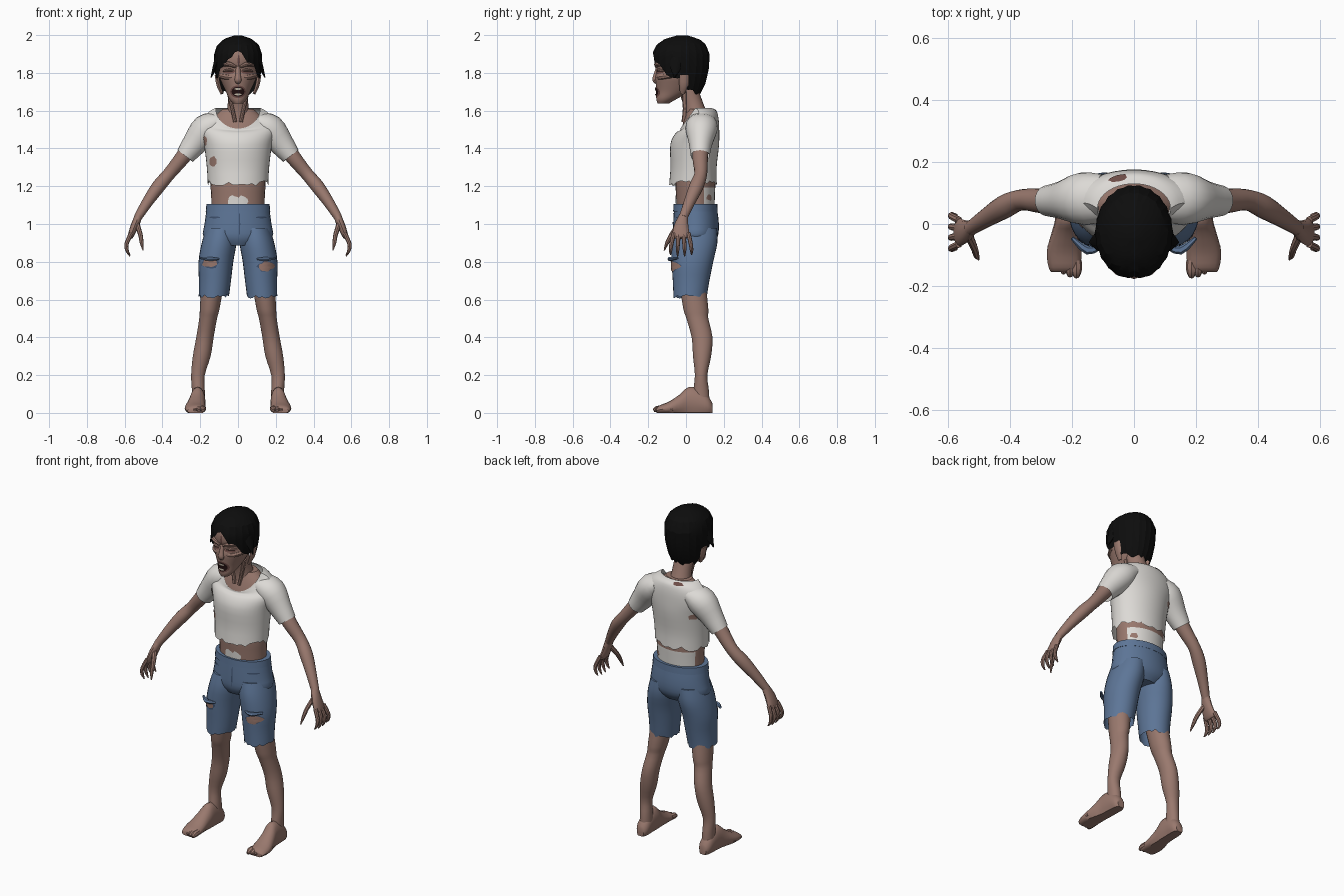
import bpy, bmesh, math, random
from mathutils import Vector
from mathutils.bvhtree import BVHTree

random.seed(4)
if "Cube" in bpy.data.objects:
    bpy.data.objects.remove(bpy.data.objects["Cube"])


def material(name, r, g, b):
    m = bpy.data.materials.new(name)
    m.use_nodes = True
    m.diffuse_color = (r, g, b, 1)
    bsdf = m.node_tree.nodes["Principled BSDF"]
    bsdf.inputs["Base Color"].default_value = (r, g, b, 1)
    bsdf.inputs["Roughness"].default_value = 0.9
    return m


SKIN = material("skin", 0.32, 0.19, 0.155)
SHADE = material("sunken_skin", 0.15, 0.07, 0.06)
CLOTH = material("off_white_cloth", 0.72, 0.70, 0.67)
DENIM = material("denim", 0.11, 0.18, 0.31)
SEAM = material("dark_denim", 0.05, 0.085, 0.16)
HAIR = material("black_hair", 0.004, 0.004, 0.004)
MOUTH = material("dark_mouth", 0.015, 0.005, 0.005)
TEETH = material("teeth", 0.5, 0.45, 0.36)


def finish(bm, name, mat, angle=40):
    me = bpy.data.meshes.new(name)
    bm.to_mesh(me)
    bm.free()
    me.materials.append(mat)
    me.polygons.foreach_set("use_smooth", [True] * len(me.polygons))
    me.set_sharp_from_angle(angle=math.radians(angle))
    ob = bpy.data.objects.new(name, me)
    bpy.context.collection.objects.link(ob)
    return ob


def skin_rings(name, mat, rings, start=True, end=True, angle=40):
    """Join rings of points into a surface, with optional end caps."""
    bm = bmesh.new()
    rows = [[bm.verts.new(p) for p in ring] for ring in rings]
    n = len(rows[0])
    for a, b in zip(rows, rows[1:]):
        for i in range(n):
            j = (i + 1) % n
            bm.faces.new((a[i], a[j], b[j], b[i]))
    if start:
        bm.faces.new(rows[0][::-1])
    if end:
        bm.faces.new(rows[-1])
    bmesh.ops.recalc_face_normals(bm, faces=bm.faces)
    return finish(bm, name, mat, angle)


def spline(rows, steps=3):
    """Smoothly resample rows of numbers."""
    rows = [Vector(r) for r in rows]
    out = []
    for i in range(len(rows) - 1):
        p, q = rows[i], rows[i + 1]
        m0 = (q - rows[max(i - 1, 0)]) / 2
        m1 = (rows[min(i + 2, len(rows) - 1)] - p) / 2
        for k in range(steps):
            t = k / steps
            out.append(p * (2*t**3 - 3*t*t + 1) + m0 * (t**3 - 2*t*t + t)
                       + q * (3*t*t - 2*t**3) + m1 * (t**3 - t*t))
    return out + [rows[-1]]


def loft(name, mat, rows, sx=1, n=28, ragged=0, **caps):
    """Level rings: x, y, z, x radius, y radius, drop at the front."""
    rings = []
    for k, (cx, cy, z, rx, ry, drop) in enumerate(spline([r + (0,) * (6 - len(r)) for r in rows])):
        ring = []
        for i in range(n):
            a = math.tau * i / n
            jag = random.uniform(-ragged, ragged) if k == 0 else 0
            ring.append((sx * (cx + rx * math.sin(a)), cy - ry * math.cos(a),
                         z - drop * max(0, math.cos(a)) + jag))
        rings.append(ring)
    return skin_rings(name, mat, rings, **caps)


def tube(name, mat, rows, sx=1, n=12, **caps):
    """Rings across a path: x, y, z, radius along y, other radius."""
    rows = spline(rows)
    rings = []
    for k, r in enumerate(rows):
        t = (rows[min(k + 1, len(rows) - 1)] - rows[max(k - 1, 0)])
        t = Vector(t[:3]).normalized()
        ref = Vector((0, 1, 0)) if abs(t.y) < 0.85 else Vector((1, 0, 0))
        u = (ref - t * ref.dot(t)).normalized()
        v = t.cross(u)
        ring = []
        for i in range(n):
            a = math.tau * i / n
            p = Vector(r[:3]) + u * r[3] * math.cos(a) + v * r[4] * math.sin(a)
            ring.append((sx * p.x, p.y, p.z))
        rings.append(ring)
    return skin_rings(name, mat, rings, **caps)


def patch(name, mat, target, centre, out, w, h, lift=0.003, rough=0.0, n=14):
    """Thin plate laid onto a surface."""
    src = bmesh.new()
    src.from_mesh(target.data)
    tree = BVHTree.FromBMesh(src)
    src.free()
    out = Vector(out).normalized()
    u = Vector((0, 0, 1)).cross(out).normalized()
    v = out.cross(u)

    def drop(a, b):
        p = Vector(centre) + u * a + v * b
        hit = tree.ray_cast(p + out, -out)[0]
        return (hit or p) + out * lift

    bm = bmesh.new()
    mid = bm.verts.new(drop(0, 0))
    wob = [1 + random.uniform(-rough, rough) for _ in range(n)]
    rows = []
    for s in (0.35, 0.7, 1):
        rows.append([bm.verts.new(drop(w * s * wob[i] * math.cos(math.tau * i / n),
                                       h * s * wob[i] * math.sin(math.tau * i / n))) for i in range(n)])
    for i in range(n):
        j = (i + 1) % n
        bm.faces.new((mid, rows[0][i], rows[0][j]))
        for a, b in zip(rows, rows[1:]):
            bm.faces.new((a[i], b[i], b[j], a[j]))
    return finish(bm, name, mat)


def interp(x, table):
    for a, b in zip(table, table[1:]):
        if x <= b[0]:
            t = max(0, (x - a[0]) / (b[0] - a[0]))
            return [p + (q - p) * t for p, q in zip(a[1:], b[1:])]
    return table[-1][1:]


# Torso, with the undershirt showing around the back
torso = loft("torso", SKIN, [(0, .05, 1.07, .14, .10), (0, .05, 1.15, .142, .103), (0, .05, 1.22, .146, .105),
                             (0, .05, 1.35, .145, .10), (0, .06, 1.48, .15, .09),
                             (0, .065, 1.55, .14, .075), (0, .065, 1.61, .08, .055)])
torso.data.materials.append(CLOTH)
for f in torso.data.polygons:
    if f.center.y > 0.085 and f.center.z < 1.19:
        f.material_index = 1
for x in (-.022, .022):
    patch("undershirt_scrap", CLOTH, torso, (x, 0, 1.12), (0, -1, 0), .032, .03, rough=.15)
patch("undershirt_hole", SKIN, torso, (.1, .12, 1.14), (.6, .8, 0), .022, .017, rough=.2)
tube("neck", SKIN, [(0, .06, 1.54, .07, .075), (0, .042, 1.62, .053, .056), (0, .01, 1.72, .05, .054)], n=18)

# Shirt
shirt = loft("shirt", CLOTH, [(0, .037, 1.215, .16, .126), (0, .04, 1.30, .165, .122), (0, .046, 1.42, .18, .129),
                              (0, .06, 1.50, .203, .116, .02), (0, .07, 1.56, .188, .102, .065),
                              (0, .065, 1.60, .145, .095, .095), (0, .05, 1.615, .118, .08, .11)],
             n=40, ragged=.014, start=False, end=False)
patch("shirt_hole_front", SKIN, shirt, (-.12, 0, 1.33), (-.3, -1, 0), .024, .028, rough=.15)
patch("shirt_hole_back", SKIN, shirt, (-.085, 0, 1.42), (-.4, 1, 0), .026, .018, rough=.15)
patch("shirt_tear_collar", SHADE, shirt, (-.05, 0, 1.575), (0, 1, .2), .03, .008, rough=.2)

# Shorts
seat = loft("shorts_seat", DENIM, [(0, .05, 1.10, .163, .112), (0, .053, 1.0, .177, .121),
                                   (0, .05, .93, .182, .117), (0, .045, .885, .10, .09)], n=32, start=False)
loft("waistband", DENIM, [(0, .05, 1.065, .171, .118), (0, .05, 1.105, .167, .116)], n=32)
patch("fly_seam", SEAM, seat, (.008, 0, 1.0), (0, -1, 0), .004, .06)

for sx, side in ((1, "left_"), (-1, "right_")):
    patch(side + "pocket_seam", SEAM, seat, (sx * .115, 0, 1.035), (sx * .3, -1, 0), .035, .005)
    leg = loft(side + "shorts_leg", DENIM, [(.128, .022, .615, .08, .088), (.122, .027, .70, .085, .097),
                                            (.117, .034, .80, .092, .11), (.10, .045, .90, .092, .121),
                                            (.088, .052, .98, .08, .112)],
               sx, ragged=.01, start=False)
    at = (sx * .15, 0, .785 - sx * .01)
    patch(side + "tear_edge", SEAM, leg, at, (0, -1, 0), .046, .03, .002, .2)
    patch(side + "tear_skin", SKIN, leg, at, (0, -1, 0), .04, .023, .005, .2)
    tube(side + "tear_flap", DENIM, [(.10, -.07, .815, .006, .006), (.15, -.085, .815, .014, .012),
                                     (.20, -.045, .82, .006, .006)], sx, n=6)

    # Leg and foot
    loft(side + "leg", SKIN, [(.208, .08, .05, .034, .045), (.21, .08, .12, .034, .041), (.212, .08, .2, .036, .033),
                              (.192, .085, .3, .047, .048), (.175, .085, .4, .046, .055),
                              (.158, .06, .5, .047, .058), (.15, .052, .55, .052, .066), (.135, .035, .68, .06, .07)], sx)
    foot = []
    for y, cx, w, h in spline([(.14, .21, .022, .05), (.115, .21, .038, .09), (.06, .212, .04, .13), (.01, .214, .042, .135),
                               (-.03, .22, .047, .10), (-.09, .226, .056, .06), (-.14, .224, .052, .04), (-.155, .222, .046, .026)]):
        ring = []
        for i in range(16):
            a = math.tau * i / 16
            ring.append((sx * (cx + w * math.cos(a)), y, max(0, h * (.42 + .58 * math.sin(a)))))
        foot.append(ring)
    skin_rings(side + "foot", SKIN, foot)
    for i in range(5):
        r = .017 - .0018 * i
        x, y = .186 + .021 * i, -.172 + .003 * i * i
        tube(side + "toe", SKIN, [(x, y + .055, .022, r, r), (x, y + .02, .02, r, r),
                                  (x, y, .012, r * .5, r * .5)], sx, n=8)

    # Sleeve and arm
    tube(side + "sleeve", CLOTH, [(.10, .085, 1.545, .075, .05), (.165, .082, 1.505, .085, .08),
                                  (.23, .077, 1.425, .062, .066), (.28, .075, 1.36, .05, .051)], sx, n=20, end=False)
    tube(side + "arm", SKIN, [(.22, .08, 1.45, .045, .045), (.295, .075, 1.35, .041, .04), (.365, .078, 1.265, .034, .034),
                              (.42, .055, 1.20, .038, .036), (.48, .018, 1.115, .03, .029),
                              (.53, -.015, 1.035, .023, .022)], sx, n=16)
    tube(side + "palm", SKIN, [(.525, -.012, 1.045, .024, .021), (.547, -.025, .99, .038, .021),
                               (.567, -.027, .94, .046, .016), (.573, -.027, .925, .035, .010)], sx)
    for i in range(4):
        y, s = -.065 + .026 * i, i - 1.5
        tip = .825 + .008 * abs(s)
        tube(side + "finger", SKIN, [(.566, y, .95, .012, .012), (.59, y + s * .008, .895, .011, .011),
                                     (.587, y + s * .011, .86, .009, .009),
                                     (.572, y + s * .011, tip, .003, .003)], sx, n=8)
    tube(side + "thumb", SKIN, [(.535, -.035, 1.0, .016, .014), (.517, -.075, .945, .013, .012),
                                (.51, -.10, .90, .010, .010), (.502, -.115, .86, .003, .003)], sx, n=8)
patch("armpit_tear", SKIN, shirt, (-.175, 0, 1.44), (-.8, -1, 0), .016, .024, rough=.2)

# Head
head = loft("head", SKIN, [(0, -.12, 1.638, .025, .03), (0, -.105, 1.66, .045, .052), (0, -.07, 1.70, .064, .086),
                           (0, -.055, 1.74, .083, .105), (0, -.045, 1.78, .10, .118), (0, -.04, 1.82, .104, .113),
                           (0, -.04, 1.86, .108, .125), (0, -.033, 1.92, .10, .125), (0, -.03, 1.97, .06, .08)], n=32)
patch("lips", SHADE, head, (0, 0, 1.70), (0, -1, 0), .042, .034, .002)
patch("mouth", MOUTH, head, (0, 0, 1.70), (0, -1, 0), .034, .027, .004)
for z in (1.715, 1.686):
    patch("teeth_row", TEETH, head, (0, 0, z), (0, -1, 0), .02, .005, .007)
tube("nose", SKIN, [(0, -.145, 1.835, .012, .012), (0, -.157, 1.79, .014, .014),
                    (0, -.162, 1.762, .016, .019), (0, -.15, 1.745, .008, .01)], n=10)
patch("forehead_crease", SHADE, head, (.004, 0, 1.865), (0, -1, 0), .006, .03)
for sx, side in ((1, "left_"), (-1, "right_")):
    patch(side + "eye_socket", SHADE, head, (sx * .047, 0, 1.808), (0, -1, 0), .032, .013)
    tube(side + "eyelid", SKIN, [(.022, -.148, 1.812, .008, .005), (.047, -.143, 1.815, .011, .008),
                                 (.075, -.118, 1.81, .008, .005)], sx, n=8)
    tube(side + "brow", SKIN, [(.012, -.155, 1.832, .01, .008), (.05, -.15, 1.848, .016, .013),
                               (.09, -.105, 1.842, .012, .01)], sx, n=8)
    tube(side + "cheekbone", SKIN, [(.025, -.148, 1.775, .01, .01), (.06, -.128, 1.778, .018, .016),
                                    (.095, -.075, 1.785, .012, .012)], sx, n=8)
    tube(side + "ear", SKIN, [(.085, -.02, 1.69, .012, .008), (.103, -.012, 1.735, .024, .011),
                              (.112, -.01, 1.79, .026, .012)], sx, n=10)
    tube(side + "neck_tendon", SKIN, [(.015, -.012, 1.54, .012, .01), (.03, -.006, 1.61, .011, .01),
                                      (.05, -.01, 1.70, .012, .01)], sx, n=8)
    tube(side + "side_lock", HAIR, [(.105, -.05, 1.88, .04, .02), (.122, -.055, 1.83, .03, .014),
                                    (.143, -.06, 1.775, .003, .003)], sx, n=6)

# Hair: ridged dome with a jagged lower edge
edge = [(0, 1.91), (.35, 1.875), (.7, 1.845), (1.2, 1.775), (1.6, 1.78), (1.95, 1.705), (math.pi, 1.69)]
dome = [(1.66, -.02, .085, .08), (1.74, -.025, .108, .125), (1.82, -.027, .122, .146), (1.90, -.027, .124, .15),
        (1.95, -.025, .107, .128), (1.98, -.02, .07, .09), (2.0, -.02, .015, .02)]
count, rings = 44, []
low = [interp(min(i, count - i) * math.tau / count, edge)[0] + random.uniform(-.018, .014) for i in range(count)]
for k in range(11):
    ring = []
    for i in range(count):
        a = math.tau * i / count
        z = low[i] + (1.998 - low[i]) * (1 - (1 - k / 10) ** 1.6)
        cy, rx, ry = interp(z, dome)
        ridge = 1.0 + 0.025 * (i % 2)
        ring.append((rx * ridge * math.sin(a), cy - ry * ridge * math.cos(a), z))
    rings.append(ring)
skin_rings("hair", HAIR, rings, start=False, angle=20)
